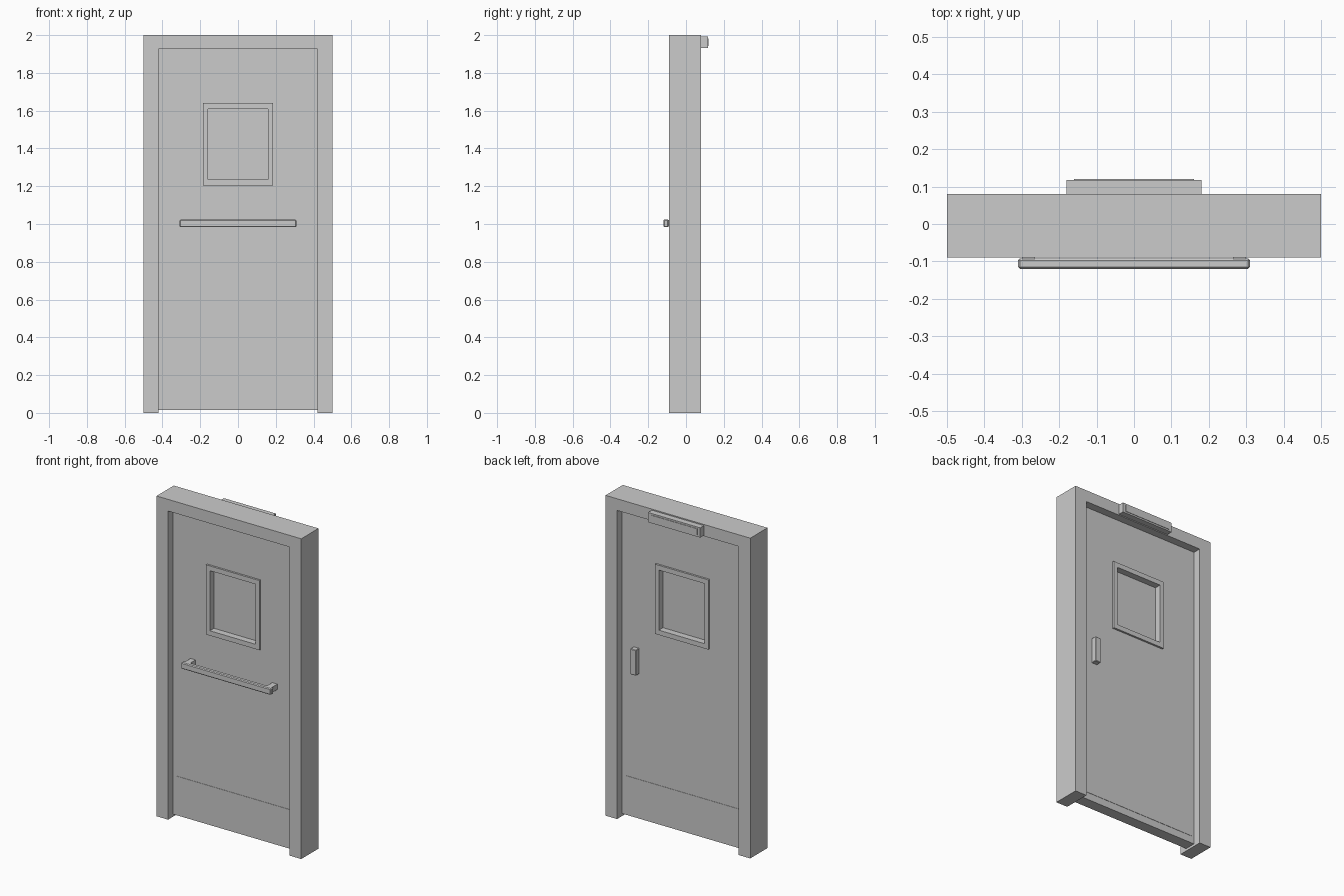
import bpy, bmesh
from mathutils import Vector

if "Cube" in bpy.data.objects:
    bpy.data.objects.remove(bpy.data.objects["Cube"])


def add_box(bm, x, y, z):
    """Add a box to bm from (min, max) ranges."""
    verts = bmesh.ops.create_cube(bm, size=1)["verts"]
    for v in verts:
        v.co = Vector([(r[0] + r[1]) / 2 + c * (r[1] - r[0]) for c, r in zip(v.co, (x, y, z))])


def boxes(name, ranges, bevel=0):
    bm = bmesh.new()
    for r in ranges:
        add_box(bm, *r)
    return finish(name, bm, bevel)


def prism(name, outline, y):
    """Extrude a closed x-z outline between two y values."""
    bm = bmesh.new()
    face = bm.faces.new([bm.verts.new((px, y[0], pz)) for px, pz in outline])
    ext = bmesh.ops.extrude_face_region(bm, geom=[face])
    bmesh.ops.translate(bm, vec=(0, y[1] - y[0], 0),
                        verts=[g for g in ext["geom"] if isinstance(g, bmesh.types.BMVert)])
    return finish(name, bm)


def ring(name, outer, inner, y):
    """Rectangular ring; outer and inner are (x0, x1, z0, z1)."""
    bm = bmesh.new()

    def loop(r, yy):
        return [bm.verts.new((px, yy, pz)) for px, pz in
                ((r[0], r[2]), (r[1], r[2]), (r[1], r[3]), (r[0], r[3]))]
    loops = [loop(outer, y[0]), loop(inner, y[0]), loop(inner, y[1]), loop(outer, y[1])]
    for k in range(4):
        a, b = loops[k], loops[(k + 1) % 4]
        for i in range(4):
            j = (i + 1) % 4
            bm.faces.new((a[i], a[j], b[j], b[i]))
    return finish(name, bm)


def finish(name, bm, bevel=0):
    bmesh.ops.recalc_face_normals(bm, faces=bm.faces[:])
    mesh = bpy.data.meshes.new(name)
    bm.to_mesh(mesh)
    bm.free()
    ob = bpy.data.objects.new(name, mesh)
    bpy.context.collection.objects.link(ob)
    if bevel:
        mod = ob.modifiers.new("bevel", "BEVEL")
        mod.width = bevel
        mod.segments = 1
    return ob


FRONT, BACK = -0.04, 0.03      # door leaf faces
OPENING = (-0.158, 0.158, 1.235, 1.61)

# Door frame: two jambs and a header in one outline
prism("door_frame", [(-0.5, 0), (-0.42, 0), (-0.42, 1.927), (0.42, 1.927),
                     (0.42, 0), (0.5, 0), (0.5, 2), (-0.5, 2)], (-0.09, 0.08))

# Door leaf with window opening
ring("door_leaf", (-0.42, 0.42, 0.015, 1.927), OPENING, (FRONT, BACK))

# Window trim on both faces, and the pane between them
trim = (-0.185, 0.185, 1.205, 1.64)
ring("front_window_trim", trim, OPENING, (FRONT - 0.012, FRONT))
ring("back_window_trim", trim, OPENING, (BACK, BACK + 0.012))
boxes("window_pane", [((-0.158, 0.158), (-0.011, 0.001), (1.235, 1.61))])

# Kick plates
for name, y in (("front_kick_plate", (FRONT - 0.002, FRONT)),
                ("back_kick_plate", (BACK, BACK + 0.002))):
    boxes(name, [((-0.40, 0.40), y, (0.06, 0.26))])

# Push bar with two standoff brackets
boxes("push_bar", [((-0.31, 0.31), (-0.12, -0.092), (0.983, 1.023))], 0.005)
boxes("push_bar_brackets", [((min(s * 0.30, s * 0.265), max(s * 0.30, s * 0.265)),
                             (-0.094, FRONT), (0.986, 1.02)) for s in (-1, 1)])

# Pull handle on the back
boxes("back_handle", [((0.30, 0.34), (BACK, BACK + 0.036), (0.92, 1.08))], 0.003)

# Door closer on the header, with its cover plate
boxes("closer_body", [((-0.18, 0.18), (0.08, 0.117), (1.932, 1.993))])
boxes("closer_cover", [((-0.16, 0.16), (0.117, 0.12), (1.942, 1.983))])
